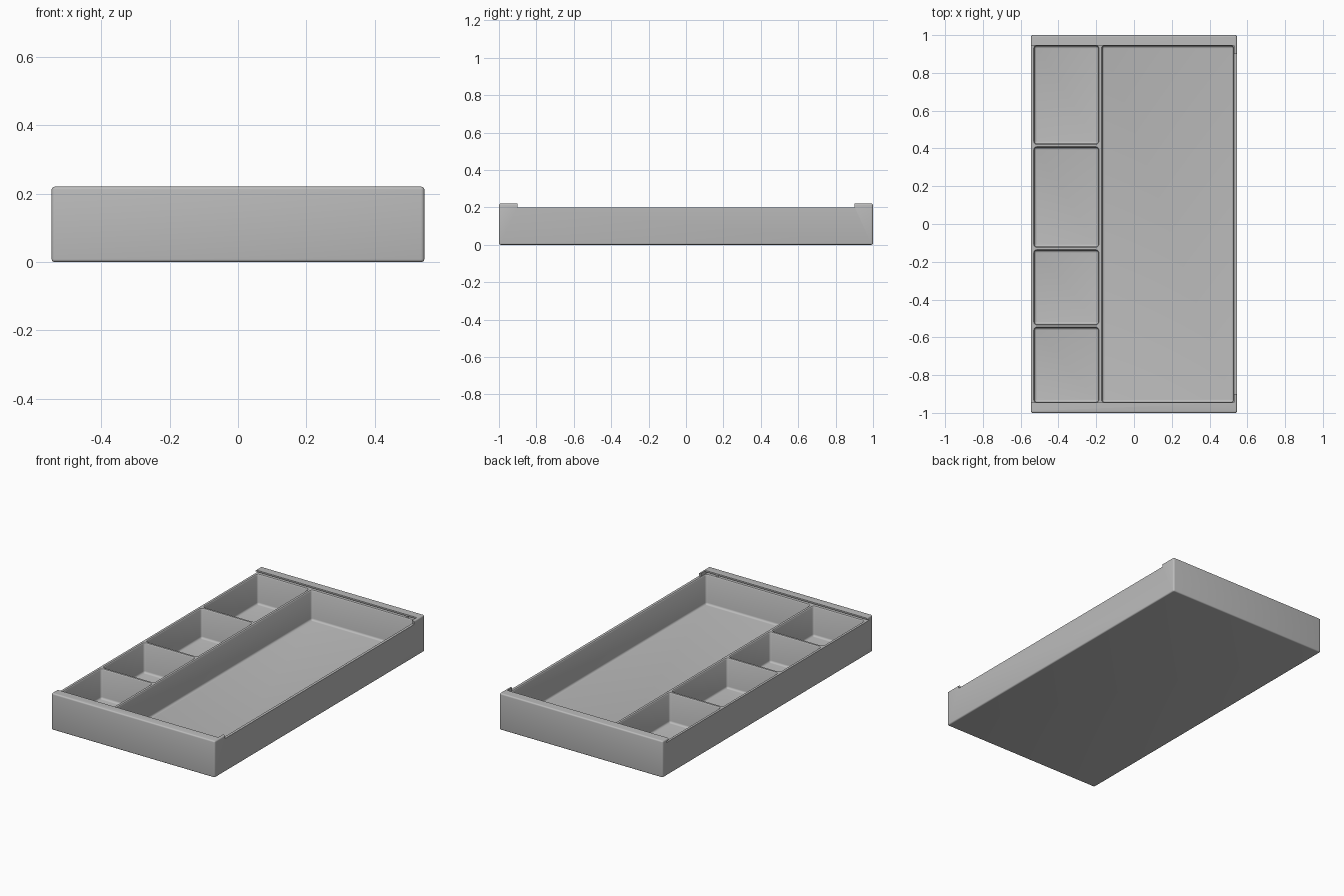
import bpy, bmesh, math

cube = bpy.data.objects.get("Cube")
if cube:
    bpy.data.objects.remove(cube, do_unlink=True)

grey = bpy.data.materials.new("plain_grey")
grey.use_nodes = True
colour = (0.5, 0.5, 0.5, 1)
grey.diffuse_color = colour
grey.node_tree.nodes["Principled BSDF"].inputs["Base Color"].default_value = colour

HX, HY, TOP, RIM, FLOOR = 0.545, 1.0, 0.22, 0.2, 0.02


def to_object(name, bm):
    bmesh.ops.recalc_face_normals(bm, faces=bm.faces)
    mesh = bpy.data.meshes.new(name)
    bm.to_mesh(mesh)
    bm.free()
    mesh.materials.append(grey)
    ob = bpy.data.objects.new(name, mesh)
    bpy.context.collection.objects.link(ob)
    return ob


def loft(name, x0, x1, y0, y1, radius, levels, steps=4):
    """Stack rounded rectangles; each level is (inset, height)."""
    bm = bmesh.new()
    rings = []
    for inset, z in levels:
        r = max(radius - inset, 0.002)
        ring = []
        corners = ((x1, y1, -1, -1), (x0, y1, 1, -1), (x0, y0, 1, 1), (x1, y0, -1, 1))
        for i, (x, y, sx, sy) in enumerate(corners):
            cx, cy = x + sx * (inset + r), y + sy * (inset + r)
            for k in range(steps + 1):
                a = math.pi / 2 * (i + k / steps)
                ring.append(bm.verts.new((cx + r * math.cos(a), cy + r * math.sin(a), z)))
        rings.append(ring)
    for low, high in zip(rings, rings[1:]):
        for i in range(len(low)):
            j = (i + 1) % len(low)
            bm.faces.new((low[i], low[j], high[j], high[i]))
    bm.faces.new(rings[0])
    bm.faces.new(rings[-1])
    return to_object(name, bm)


def fillet(r, z, direction, n=4):
    """Quarter-round levels that start on the flat face at height z."""
    angles = [math.pi / 2 * k / n for k in range(n + 1)]
    return [(r - r * math.sin(a), z + direction * r * (1 - math.cos(a))) for a in angles]


def prism(name, profile, x0, x1):
    """Extrude a y-z profile along x."""
    bm = bmesh.new()
    face = bm.faces.new([bm.verts.new((x0, y, z)) for y, z in profile])
    new = bmesh.ops.extrude_face_region(bm, geom=[face])["geom"]
    verts = [v for v in new if isinstance(v, bmesh.types.BMVert)]
    bmesh.ops.translate(bm, vec=(x1 - x0, 0, 0), verts=verts)
    return to_object(name, bm)


def cut(target, cutter):
    cutter.hide_render = True
    mod = target.modifiers.new("cut", "BOOLEAN")
    mod.operation, mod.solver, mod.object = "DIFFERENCE", "EXACT", cutter
    bpy.context.view_layer.objects.active = target
    bpy.ops.object.modifier_apply(modifier=mod.name)
    bpy.data.objects.remove(cutter, do_unlink=True)


# Outer block with softly rounded edges
tray = loft("tray", -HX, HX, -HY, HY, 0.01,
            fillet(0.008, 0, 1) + fillet(0.008, TOP, -1)[::-1])

# Lid channel with undercut rails, leaving two stop tabs on the left side
half = [(0.968, RIM), (0.945, 0.211), (0.945, 0.25)]
channel = half + [(-y, z) for y, z in reversed(half)]
cut(tray, prism("lid_channel", channel, -0.6, 0.53))
cut(tray, prism("lid_opening", [(-0.9, RIM), (0.9, RIM), (0.9, 0.25), (-0.9, 0.25)], 0.5, 0.6))

# Four small compartments and one long one
pocket_levels = fillet(0.012, FLOOR, 1) + [
    (0, RIM - 0.005), (-0.0015, RIM - 0.002), (-0.004, RIM), (-0.004, RIM + 0.004)]
small = [(-0.942, -0.55), (-0.53, -0.14), (-0.12, 0.405), (0.425, 0.942)]
pockets = [(-0.527, -0.19, y0, y1) for y0, y1 in small] + [(-0.168, 0.525, -0.942, 0.942)]
for box in pockets:
    cut(tray, loft("pocket", *box, 0.012, pocket_levels))


def smooth(ob):
    bpy.ops.object.select_all(action="DESELECT")
    ob.select_set(True)
    bpy.context.view_layer.objects.active = ob
    bpy.ops.object.shade_smooth_by_angle(angle=math.radians(35))


smooth(tray)

# Small lid catches under the rails
for side, label in ((-1, "front"), (1, "back")):
    bpy.ops.mesh.primitive_cylinder_add(vertices=16, radius=0.008, depth=0.012,
                                        location=(0.46, side * 0.957, RIM + 0.002))
    catch = bpy.context.object
    catch.name = label + "_lid_catch"
    catch.data.materials.append(grey)
    smooth(catch)
